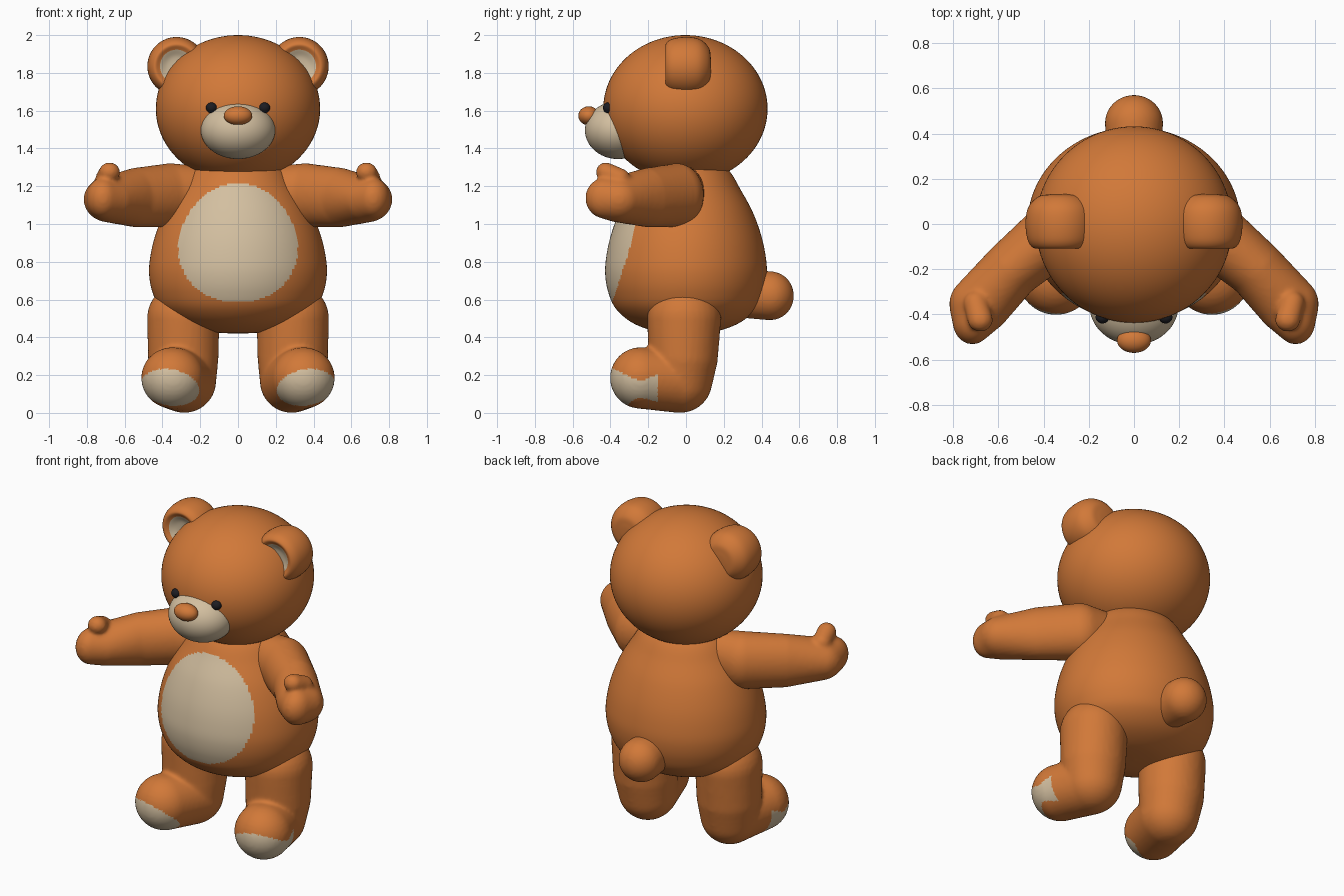
import bpy, bmesh, math
from mathutils import Matrix, Vector

if "Cube" in bpy.data.objects:
    bpy.data.objects.remove(bpy.data.objects["Cube"])


def material(name, rgb):
    m = bpy.data.materials.new(name)
    m.diffuse_color = (*rgb, 1)
    m.use_nodes = True
    m.node_tree.nodes["Principled BSDF"].inputs["Base Color"].default_value = m.diffuse_color
    return m


FUR = material("orange fur", (0.64, 0.19, 0.04))
CREAM = material("cream patch", (0.65, 0.52, 0.35))
BLACK = material("black eye", (0.012, 0.012, 0.016))


def finish(name, bm, mats):
    bmesh.ops.recalc_face_normals(bm, faces=bm.faces[:])
    me = bpy.data.meshes.new(name)
    bm.to_mesh(me)
    bm.free()
    for m in mats:
        me.materials.append(m)
    me.polygons.foreach_set("use_smooth", [True] * len(me.polygons))
    ob = bpy.data.objects.new(name, me)
    bpy.context.collection.objects.link(ob)
    return ob


def add_ball(bm, c, r, seg=32):
    bmesh.ops.create_uvsphere(bm, u_segments=seg, v_segments=seg // 2, radius=1,
                              matrix=Matrix.Translation(c) @ Matrix.Diagonal((*r, 1)))


def ball(name, c, r, mat, seg=48):
    bm = bmesh.new()
    add_ball(bm, c, r, seg)
    return finish(name, bm, [mat])


def smooth_curve(pts, n):
    """Catmull-Rom curve through the profile points."""
    p = [Vector(q) for q in pts]
    p = [p[0]] + p + [p[-1]]
    out = []
    for i in range(1, len(p) - 2):
        a, b, c, d = p[i - 1:i + 3]
        for k in range(n):
            t = k / n
            out.append(0.5 * (2 * b + (c - a) * t + (2 * a - 5 * b + 4 * c - d) * t * t
                              + (3 * b - a - 3 * c + d) * t ** 3))
    return out + [p[-1]]


def lathe(name, pts, n, steps, matrix, mats, rule):
    """Turn a (radius, height) profile; rule(centre) picks cream faces."""
    bm = bmesh.new()
    vs = [bm.verts.new((max(q.x, 0), 0, q.y)) for q in smooth_curve(pts, n)]
    es = [bm.edges.new(e) for e in zip(vs, vs[1:])]
    bmesh.ops.spin(bm, geom=vs + es, cent=(0, 0, 0), axis=(0, 0, 1),
                   angle=math.tau, steps=steps, use_merge=True)
    bmesh.ops.remove_doubles(bm, verts=bm.verts[:], dist=0.0002)
    for f in bm.faces:
        f.material_index = int(rule(f.calc_center_median()))
    bm.transform(matrix)
    return finish(name, bm, mats)


def limb(name, chains, mats, rule=None):
    """Fuse chains of ellipsoids (x, y, z, rx, ry, rz) into one smooth skin."""
    bm = bmesh.new()
    for chain in chains:
        for a, b in zip(chain, chain[1:]):
            for k in range(9):
                v = [p + (q - p) * k / 8 for p, q in zip(a, b)]
                add_ball(bm, v[:3], v[3:])
    ob = finish(name, bm, mats)
    rm = ob.modifiers.new("skin", "REMESH")
    rm.mode = "VOXEL"
    rm.voxel_size = 0.011
    sm = ob.modifiers.new("soften", "SMOOTH")
    sm.iterations = 8
    sm.factor = 0.5
    deps = bpy.context.evaluated_depsgraph_get()
    me = bpy.data.meshes.new_from_object(ob.evaluated_get(deps))
    ob.modifiers.clear()
    ob.data = me
    me.materials.clear()
    for m in mats:
        me.materials.append(m)
    for f in me.polygons:
        f.use_smooth = True
        f.material_index = int(bool(rule and rule(f.center)))
    return ob


# Body with an egg-shaped belly patch
def belly(c):
    x = c.x * 1.1 / (0.315 * (1 - 0.3 * (c.z - 0.9)))
    return c.y < 0 and x * x + ((c.z - 0.9) / 0.315) ** 2 < 1


lathe("body", [(0, .42), (.15, .43), (.28, .475), (.37, .55), (.412, .64), (.428, .74),
               (.42, .84), (.395, .95), (.35, 1.07), (.29, 1.18), (.23, 1.28),
               (.14, 1.36), (0, 1.38)], 9, 192,
      Matrix.Diagonal((1.1, 1, 1, 1)), [FUR, CREAM], belly)

# Head, muzzle, nose and tail
ball("head", (0, -0.003, 1.61), (.435, .435, .39), FUR, 96)
ball("muzzle", (0, -0.36, 1.497), (.197, .175, .153), CREAM, 64)
ball("nose", (0, -0.515, 1.573), (.075, .055, .05), FUR)
limb("tail", [[(0, .33, .63, .12, .13, .13), (0, .445, .62, .13, .127, .13)]], [FUR])

EAR = [(0, -.075), (.05, -.08), (.088, -.098), (.118, -.11), (.145, -.075), (.155, 0),
       (.143, .07), (.1, .117), (.05, .128), (0, .13)]

for s, side in ((-1, "left"), (1, "right")):
    ball(side + "_eye", (s * .14, -0.412, 1.615), (.03, .028, .028), BLACK, 24)

    # Ear: turned dish facing forwards, cream inside the rim
    lathe(side + "_ear", EAR, 6, 64,
          Matrix.Translation((s * .325, .003, 1.835)) @ Matrix.Rotation(-math.pi / 2, 4, "X"),
          [FUR, CREAM], lambda c: c.z < -.05 and math.hypot(c.x, c.y) < .088)

    # Arm reaching forwards with a mitten hand and thumb
    limb(side + "_arm", [
        [(s * .22, -.02, 1.17, .13, .12, .14), (s * .36, -.05, 1.152, .145, .145, .17),
         (s * .54, -.2, 1.14, .13, .13, .158), (s * .68, -.355, 1.13, .138, .13, .122),
         (s * .715, -.43, 1.137, .088, .103, .108)],
        [(s * .7, -.35, 1.24, .055, .055, .055), (s * .68, -.425, 1.275, .056, .052, .052)]],
        [FUR])

    # Leg and foot with a cream pad on the toe
    def pad(c, s=s):
        dx, dz = c.x * s - .36, c.z - .135
        u, v = dx * .98 + dz * .17, dz * .98 - dx * .17
        return c.y < -.15 and (u / .155) ** 2 + (v / .095) ** 2 < 1

    limb(side + "_leg", [
        [(s * .29, -.01, .5, .192, .197, .19), (s * .29, -.015, .3, .188, .185, .185),
         (s * .285, -.03, .17, .17, .17, .17)],
        [(s * .285, -.04, .17, .17, .17, .17), (s * .345, -.24, .185, .168, .163, .163)]],
        [FUR, CREAM], pad)
